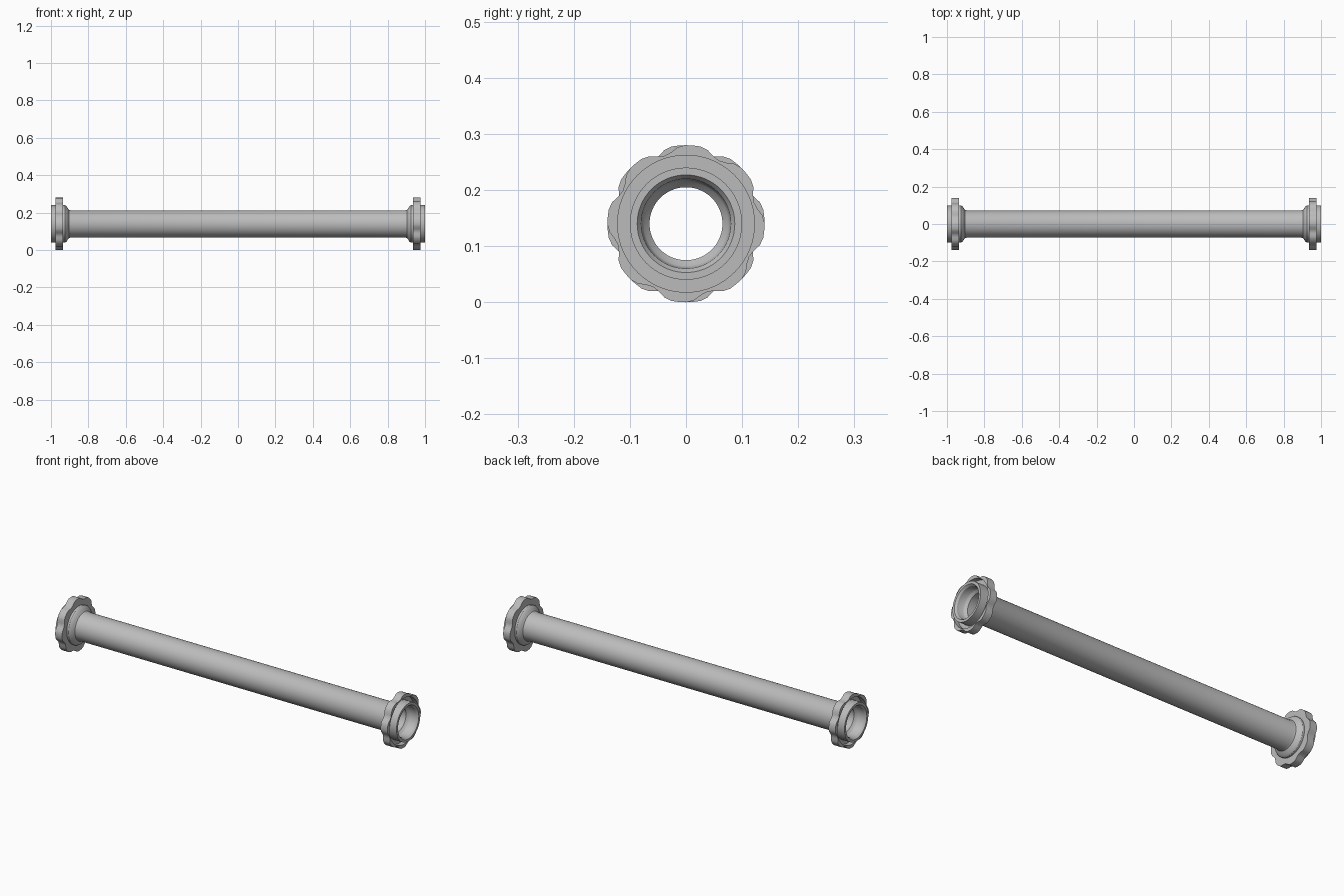
import bpy, bmesh, math

cube = bpy.data.objects.get("Cube")
if cube:
    bpy.data.objects.remove(cube, do_unlink=True)

CENTRE_Z = 0.14
SEGMENTS = 64
LOBES = 8

metal = bpy.data.materials.new("grey_metal")
metal.use_nodes = True
metal.diffuse_color = (0.5, 0.5, 0.5, 1)
metal.node_tree.nodes["Principled BSDF"].inputs["Base Color"].default_value = (0.5, 0.5, 0.5, 1)


def lathe(name, profile, closed=True, twist=0.0):
    """Turn (x, radius) points about the x axis; a radius may be a function of the angle."""
    bm = bmesh.new()
    rings = []
    for x, radius in profile:
        ring = []
        for i in range(SEGMENTS):
            a = math.tau * i / SEGMENTS
            r = radius(i) if callable(radius) else radius
            ring.append(bm.verts.new((x, r * math.cos(a + twist), CENTRE_Z + r * math.sin(a + twist))))
        rings.append(ring)
    count = len(rings) if closed else len(rings) - 1
    for k in range(count):
        a, b = rings[k], rings[(k + 1) % len(rings)]
        for i in range(SEGMENTS):
            j = (i + 1) % SEGMENTS
            bm.faces.new((a[i], a[j], b[j], b[i]))
    bmesh.ops.recalc_face_normals(bm, faces=bm.faces)
    mesh = bpy.data.meshes.new(name)
    bm.to_mesh(mesh)
    bm.free()
    mesh.materials.append(metal)
    obj = bpy.data.objects.new(name, mesh)
    bpy.context.collection.objects.link(obj)
    bpy.ops.object.select_all(action="DESELECT")
    obj.select_set(True)
    bpy.context.view_layer.objects.active = obj
    bpy.ops.object.shade_smooth_by_angle(angle=math.radians(28))
    return obj


def grip(i):
    """Scalloped outer radius of the nut, one pattern per lobe."""
    pattern = (0.14, 0.14, 0.137, 0.130, 0.127, 0.130, 0.137, 0.14)
    return pattern[i % (SEGMENTS // LOBES)]


# Hollow pipe with a flared collar and a stepped bore at each end
outer = [(0.895, 0.073), (0.904, 0.076), (0.91, 0.084), (0.916, 0.094), (0.925, 0.10), (1.0, 0.10)]
bore = [(1.0, 0.087), (0.99, 0.08), (0.955, 0.078), (0.95, 0.075), (0.94, 0.065)]
half = outer + bore
mirrored = [(-x, r) for x, r in reversed(half)]
lathe("pipe", half + mirrored)

# Scalloped nuts: outer rim, open recess and web onto the collar
nut = [(0.935, 0.099), (0.935, grip), (0.975, grip), (0.975, 0.122), (0.95, 0.122), (0.95, 0.099)]
for name, side in (("left_nut", 1), ("right_nut", -1)):
    lathe(name, [(side * x, r) for x, r in nut], twist=-side * math.radians(5))
